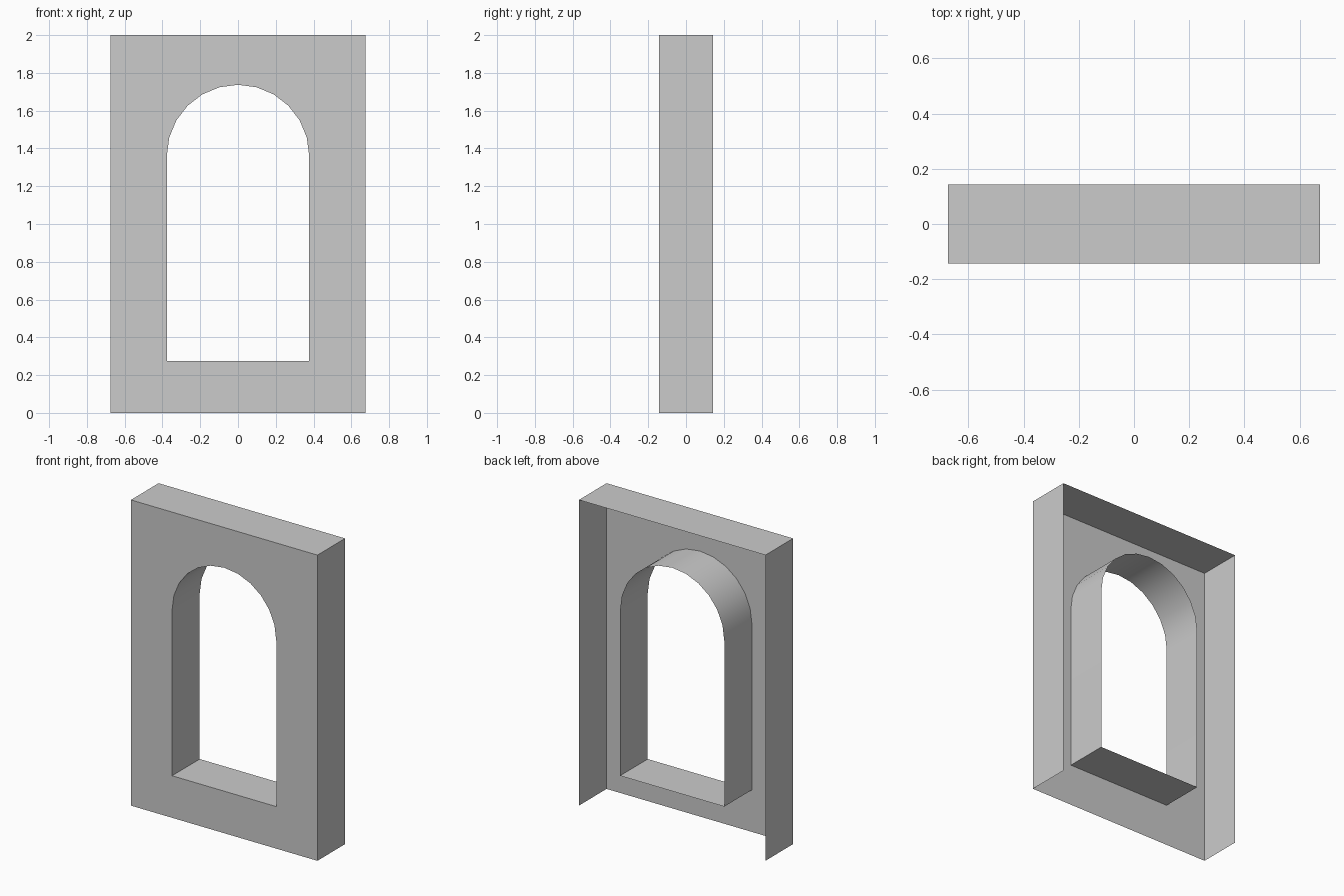
import bpy
import bmesh
import math

cube = bpy.data.objects.get("Cube")
if cube:
    bpy.data.objects.remove(cube, do_unlink=True)

# Overall sizes
HALF_W, HALF_D, HEIGHT = 0.675, 0.143, 2.0
RADIUS, SILL, SPRING, STEPS = 0.377, 0.275, 1.36, 12

# Plain grey wall colour
grey = bpy.data.materials.new("wall_grey")
grey.use_nodes = True
colour = (0.6, 0.6, 0.6, 1.0)
grey.diffuse_color = colour
bsdf = grey.node_tree.nodes["Principled BSDF"]
bsdf.inputs["Base Color"].default_value = colour
bsdf.inputs["Roughness"].default_value = 0.8

bm = bmesh.new()


def loop(points):
    """Closed outline on the front plane."""
    verts = [bm.verts.new((x, -HALF_D, z)) for x, z in points]
    return [bm.edges.new((a, b)) for a, b in zip(verts, verts[1:] + verts[:1])]


# Outer rectangle; its last edge is the open bottom
outer = loop([(HALF_W, 0), (HALF_W, HEIGHT), (-HALF_W, HEIGHT), (-HALF_W, 0)])

# Arched opening
arch = [(RADIUS * math.cos(math.pi * i / STEPS),
         SPRING + RADIUS * math.sin(math.pi * i / STEPS)) for i in range(STEPS + 1)]
opening = loop([(RADIUS, SILL)] + arch + [(-RADIUS, SILL)])

# Front panel between the two outlines
bmesh.ops.triangle_fill(bm, edges=outer + opening, use_beauty=True, normal=(0, -1, 0))

# Sides, top and opening reveal run back; back and underside stay open
rims = outer[:3] + opening
result = bmesh.ops.extrude_edge_only(bm, edges=rims)
back = [v for v in result["geom"] if isinstance(v, bmesh.types.BMVert)]
bmesh.ops.translate(bm, verts=back, vec=(0, 2 * HALF_D, 0))
bmesh.ops.recalc_face_normals(bm, faces=bm.faces[:])

# Front panel must face forward
front = next(f for f in bm.faces if abs(f.normal.y) > 0.9)
if front.normal.y > 0:
    bmesh.ops.reverse_faces(bm, faces=bm.faces[:])

mesh = bpy.data.meshes.new("arched_window_wall")
bm.to_mesh(mesh)
bm.free()
mesh.materials.append(grey)
wall = bpy.data.objects.new("arched_window_wall", mesh)
bpy.context.collection.objects.link(wall)

# Smooth arch with crisp corners
bpy.ops.object.select_all(action='DESELECT')
wall.select_set(True)
bpy.context.view_layer.objects.active = wall
bpy.ops.object.shade_smooth_by_angle(angle=math.radians(30))
